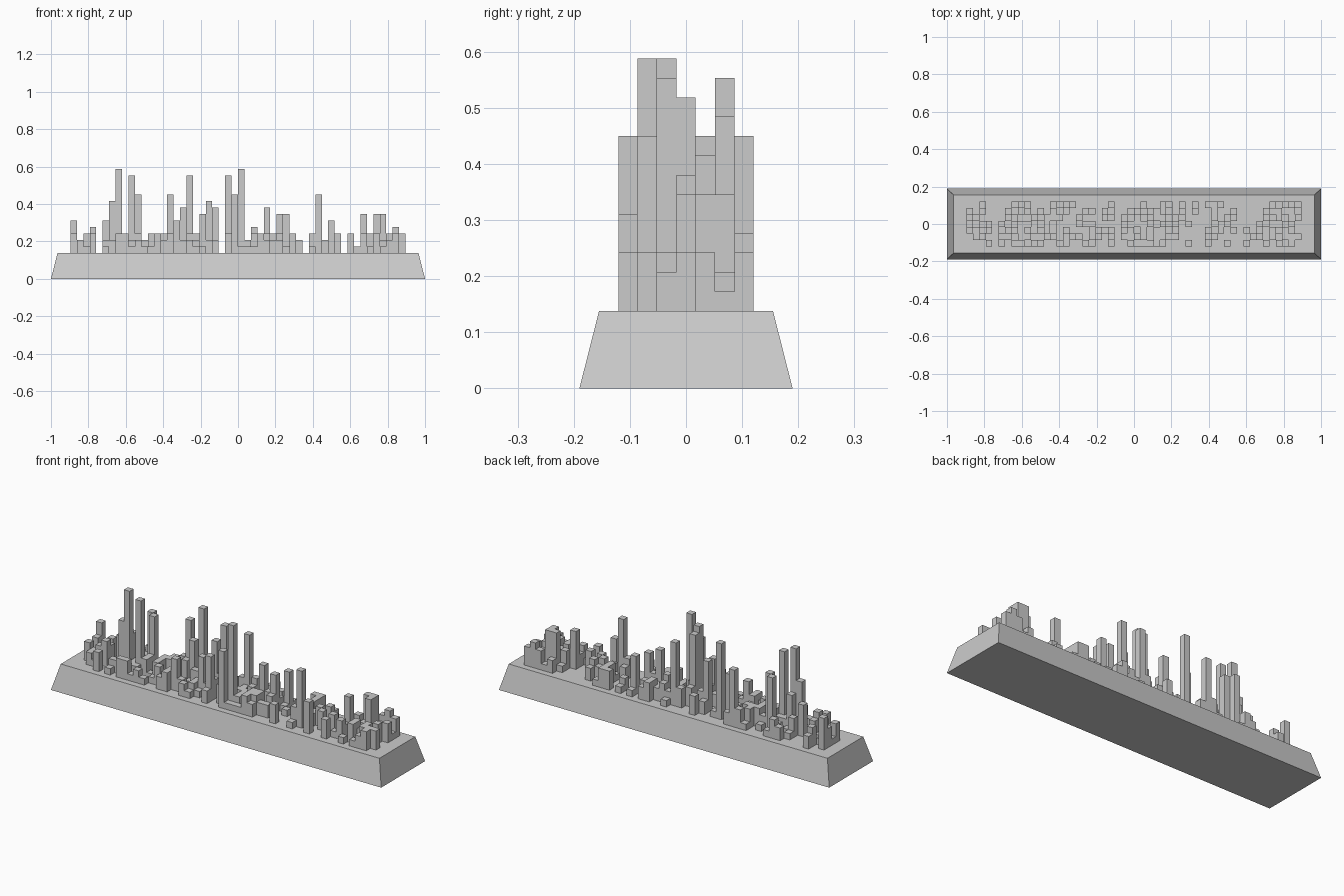
import bpy
import bmesh
import random

random.seed(7)
cube = bpy.data.objects.get("Cube")
if cube:
    bpy.data.objects.remove(cube, do_unlink=True)

CELL = 0.03445
DECK = 0.138

# One plain grey for everything
grey = bpy.data.materials.new("plain grey")
grey.use_nodes = True
colour = (0.6, 0.6, 0.6, 1)
grey.diffuse_color = colour
grey.node_tree.nodes["Principled BSDF"].inputs["Base Color"].default_value = colour


def add_object(name, bm):
    bmesh.ops.recalc_face_normals(bm, faces=bm.faces)
    mesh = bpy.data.meshes.new(name)
    bm.to_mesh(mesh)
    bm.free()
    mesh.materials.append(grey)
    obj = bpy.data.objects.new(name, mesh)
    bpy.context.collection.objects.link(obj)


def add_box(bm, x, y, size_x, size_y, bottom, top, inset=0):
    """Box whose top edges may be drawn in to give sloping sides."""
    for v in bmesh.ops.create_cube(bm, size=2)["verts"]:
        upper = v.co.z > 0
        shrink = inset if upper else 0
        v.co.x = x + v.co.x * (size_x / 2 - shrink)
        v.co.y = y + v.co.y * (size_y / 2 - shrink)
        v.co.z = top if upper else bottom


# Sloping plinth
bm = bmesh.new()
add_box(bm, 0, 0, 2, 0.38, 0, DECK, inset=0.035)
add_object("plinth", bm)

# Street plan, back row first: # marks a building plot
plan = [
    "..#....###...####.....#....#..##.#.#.###.......###.#",
    "#.#...#.##.#.#.#..##.##..#####" "##.#.#..#..#....######",
    "##....##..#####..#...##.#.#.###.##....#.##....###.##",
    "#.##.##.###.##...###.....####.###.#...###....##..##.",
    "####.####.####.#...####.####.##.#....#.#.#.#.#.####.",
    ".##..##.##..##.###.##.#.##.#.####....##.....##.#.###",
    "...#.#.#####..##..##..#..######...#..#..#..#..#.###.",
]

# Landmark towers: column, row from the front, storeys
landmarks = [
    (0, 5, 5), (3, 2, 4), (5, 3, 5), (6, 2, 8), (7, 2, 13), (7, 3, 6),
    (9, 2, 12), (9, 5, 9), (10, 4, 9), (15, 6, 9), (16, 1, 5), (17, 4, 7),
    (18, 5, 12), (20, 2, 6), (21, 4, 8), (22, 1, 7), (24, 2, 12),
    (24, 3, 11), (25, 0, 9), (26, 1, 13), (26, 5, 10), (28, 4, 4),
    (30, 3, 7), (32, 3, 6), (33, 5, 6), (38, 1, 9), (40, 0, 5),
    (45, 3, 6), (47, 5, 6), (48, 5, 6), (48, 4, 6), (50, 6, 4),
]

# Low blocks on every plot, then the landmarks over them
storeys = {}
for back_row, line in enumerate(plan):
    for col, plot in enumerate(line):
        if plot == "#":
            storeys[col, 6 - back_row] = random.choice((1, 2, 2, 3, 3))
for col, row, level in landmarks:
    storeys[col, row] = level

bm = bmesh.new()
for (col, row), level in storeys.items():
    add_box(bm, (col - 25.5) * CELL, (row - 3) * CELL, CELL, CELL,
            DECK, DECK + level * CELL * 1.005)
add_object("city_blocks", bm)
